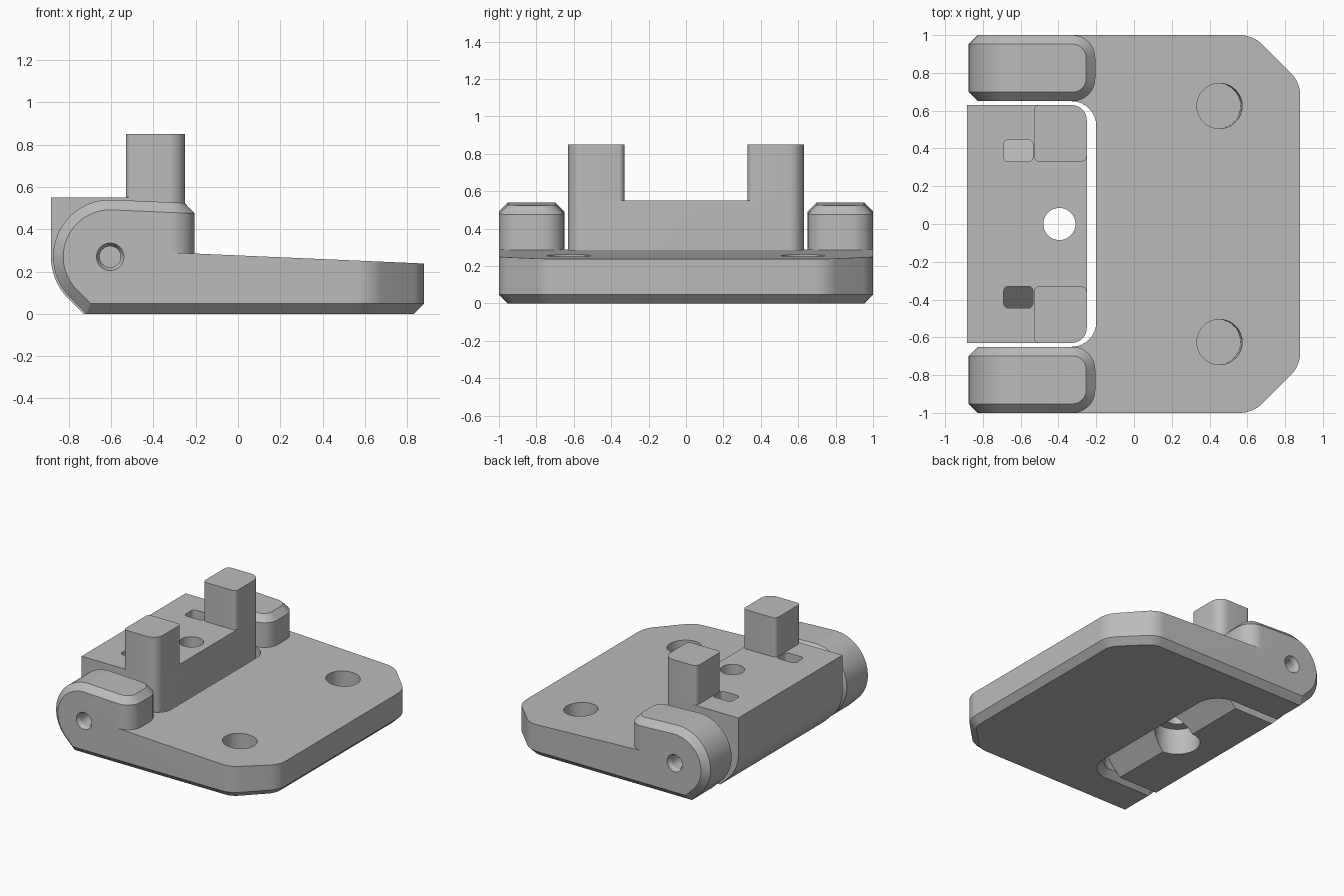
import bpy, bmesh, math
from mathutils import Vector, Matrix

if "Cube" in bpy.data.objects:
    bpy.data.objects.remove(bpy.data.objects["Cube"])

GREY = (0.5, 0.5, 0.5, 1)
grey = bpy.data.materials.new("plain grey")
grey.use_nodes = True
grey.diffuse_color = GREY
grey.node_tree.nodes["Principled BSDF"].inputs["Base Color"].default_value = GREY

PIN_X, PIN_Z, EAR_R = -0.605, 0.27, 0.27
EDGE = 0.048                      # chamfer width
EAR_IN, SLOT_X = 0.65, -0.2       # slot half width and end


def finish(bm, name):
    bmesh.ops.recalc_face_normals(bm, faces=bm.faces)
    mesh = bpy.data.meshes.new(name)
    bm.to_mesh(mesh)
    bm.free()
    mesh.materials.append(grey)
    ob = bpy.data.objects.new(name, mesh)
    bpy.context.collection.objects.link(ob)
    return ob


def rounded(corners, segs=8):
    """Polygon from (x, y, radius) corners with filleted corners."""
    out = []
    for i, (x, y, r) in enumerate(corners):
        p = Vector((x, y))
        if r == 0:
            out.append(p)
            continue
        a = (Vector(corners[i - 1][:2]) - p).normalized()
        b = (Vector(corners[(i + 1) % len(corners)][:2]) - p).normalized()
        half = a.angle(b) / 2
        centre = p + (a + b).normalized() * r / math.sin(half)
        start = p + a * r / math.tan(half) - centre
        end = p + b * r / math.tan(half) - centre
        sweep = start.angle_signed(end)
        for k in range(segs + 1):
            out.append(centre + Matrix.Rotation(-sweep * k / segs, 2) @ start)
    return out


def prism(name, pts, low, high, chamfer=0, axis="Z"):
    """Extrude a plan polygon; high may be a function of x."""
    bm = bmesh.new()
    base = bm.faces.new([bm.verts.new((p[0], p[1], low)) for p in pts])
    top = bmesh.ops.extrude_face_region(bm, geom=[base], use_keep_orig=True)
    for v in [g for g in top["geom"] if isinstance(g, bmesh.types.BMVert)]:
        v.co.z = high(v.co.x) if callable(high) else high
    if chamfer:
        edges = [e for e in bm.edges if all(abs(v.co.z - low) < 1e-5 for v in e.verts)]
        bmesh.ops.bevel(bm, geom=edges, offset=chamfer, segments=1,
                        affect="EDGES", profile=0.5)
    if axis == "Y":               # profile drawn in x and z
        bm.transform(Matrix.Rotation(math.pi / 2, 4, "X"))
    return finish(bm, name)


def hull(name, pts):
    bm = bmesh.new()
    for p in pts:
        bm.verts.new(p)
    res = bmesh.ops.convex_hull(bm, input=bm.verts)
    junk = {g for g in res["geom_interior"] + res["geom_unused"]
            if isinstance(g, bmesh.types.BMVert)}
    bmesh.ops.delete(bm, geom=list(junk), context="VERTS")
    bmesh.ops.dissolve_limit(bm, angle_limit=0.005, verts=bm.verts, edges=bm.edges)
    return finish(bm, name)


def cone(r1, r2, depth, centre, rot):
    bm = bmesh.new()
    bmesh.ops.create_cone(bm, cap_ends=True, segments=40, radius1=r1, radius2=r2,
                          depth=depth, matrix=Matrix.Translation(centre) @ rot)
    return finish(bm, "cutter")


def combine(target, tool, operation):
    mod = target.modifiers.new("join", "BOOLEAN")
    mod.object, mod.operation, mod.solver = tool, operation, "EXACT"
    bpy.context.view_layer.objects.active = target
    bpy.ops.object.modifier_apply(modifier=mod.name)
    bpy.data.objects.remove(tool)


def smooth(ob):
    bpy.ops.object.select_all(action="DESELECT")
    ob.select_set(True)
    bpy.context.view_layer.objects.active = ob
    bpy.ops.object.shade_smooth_by_angle(angle=math.radians(25))


# Base plate: U-shaped outline with clipped corners and a gently sloping top
half = [(SLOT_X, EAR_IN, 0.13), (-0.5, EAR_IN, 0), (-0.5, 1, 0),
        (0.63, 1, 0.17), (0.88, 0.75, 0.17)]
outline = half + [(x, -y, r) for x, y, r in reversed(half)]
SLOPE = 0.0435
base = prism("base_plate", rounded(outline), 0,
             lambda x: 0.285 - SLOPE * (x - SLOT_X), EDGE)


def ear_points(side):
    """Hinge ear: round back, sloping top, rounded and chamfered inner end."""
    h, mid, r, xr = (1 - EAR_IN) / 2, side * (1 + EAR_IN) / 2, 0.12, -0.205
    top = lambda x: PIN_Z + EAR_R - SLOPE * (x - PIN_X)
    pts = []
    for s in (-1, 1):
        for radius, d, floor in ((EAR_R, h - EDGE, 0), (EAR_R - EDGE, h, EDGE)):
            for k in range(25):
                a = math.radians(87.5 + 137.5 * k / 24)
                pts.append((PIN_X + radius * math.cos(a), mid + s * d,
                            PIN_Z + radius * math.sin(a)))
            foot = PIN_X - radius * math.sqrt(2) + PIN_Z - floor
            pts += [(foot, mid + s * d, floor), (-0.45, mid + s * d, floor)]
        for k in range(9):
            a = math.pi / 2 * k / 8
            for inset in (0, EDGE):
                x = xr - r + (r - inset) * math.cos(a)
                y = mid + s * (h - r + (r - inset) * math.sin(a))
                pts.append((x, y, top(x) - EDGE + inset))
                if not inset:
                    pts.append((x, y, 0.15))
    return pts


tilt = Matrix.Rotation(math.atan(SLOPE), 4, "Y")
sideways = Matrix.Rotation(math.pi / 2, 4, "X")
for side in (-1, 1):
    combine(base, hull("ear", ear_points(side)), "UNION")
for side in (-1, 1):
    # Blind round pocket, square to the sloping top
    combine(base, cone(0.12, 0.12, 0.4, (0.453, side * 0.625, 0.26), tilt), "DIFFERENCE")
    # Pin hole and its countersink
    combine(base, cone(0.05, 0.05, 0.6, (PIN_X, side * 0.85, PIN_Z), sideways), "DIFFERENCE")
    r1, r2 = (0.08, 0.04) if side < 0 else (0.04, 0.08)
    flip = Matrix.Rotation(-math.pi / 2, 4, "X")
    combine(base, cone(r1, r2, 0.08, (PIN_X, side * 0.99, PIN_Z), flip), "DIFFERENCE")
smooth(base)

# Hinged block: flat back, curved lower edge, sloped lower front
W, FRONT, TOP = 0.63, -0.25, 0.55
R = EAR_R + 0.01
profile = [(FRONT, TOP), (PIN_X - R, TOP)]
for k in range(17):
    a = math.radians(180 + 45 * k / 16)
    profile.append((PIN_X + R * math.cos(a), PIN_Z + R * math.sin(a)))
profile += [(PIN_X - R * math.sqrt(2) + PIN_Z, 0), (-0.4, 0), (FRONT, 0.15)]
block = prism("hinged_block", profile, -W, W, axis="Y")
plan = [(-1, -W, 0), (FRONT, -W, 0.08), (FRONT, W, 0.08), (-1, W, 0)]
combine(block, prism("cutter", rounded(plan), -0.1, 1), "INTERSECT")

# Central screw hole with a wide recess below
upright = Matrix.Identity(4)
combine(block, cone(0.085, 0.085, 2, (-0.395, 0, 0.3), upright), "DIFFERENCE")
combine(block, cone(0.16, 0.16, 0.4, (-0.395, 0, 0), upright), "DIFFERENCE")

for side in (-1, 1):
    # Small pocket whose floor falls away toward the outside
    cut = prism("cutter", rounded([(x, side * y, 0.025) for x, y in
                ((-0.69, 0.33), (-0.535, 0.33), (-0.535, 0.445), (-0.69, 0.445))], 4),
                0.4, 0.7)
    for v in cut.data.vertices:
        if v.co.z < 0.5:
            v.co.z -= abs(v.co.y) - 0.33
    combine(block, cut, "DIFFERENCE")
    # Upright post at each end of the block
    post = prism("left_post" if side > 0 else "right_post", rounded(
        [(-0.53, side * 0.33, 0.03), (FRONT, side * 0.33, 0.03),
         (FRONT, side * W, 0.08), (-0.53, side * W, 0.03)]), TOP, 0.85)
    smooth(post)
smooth(block)
